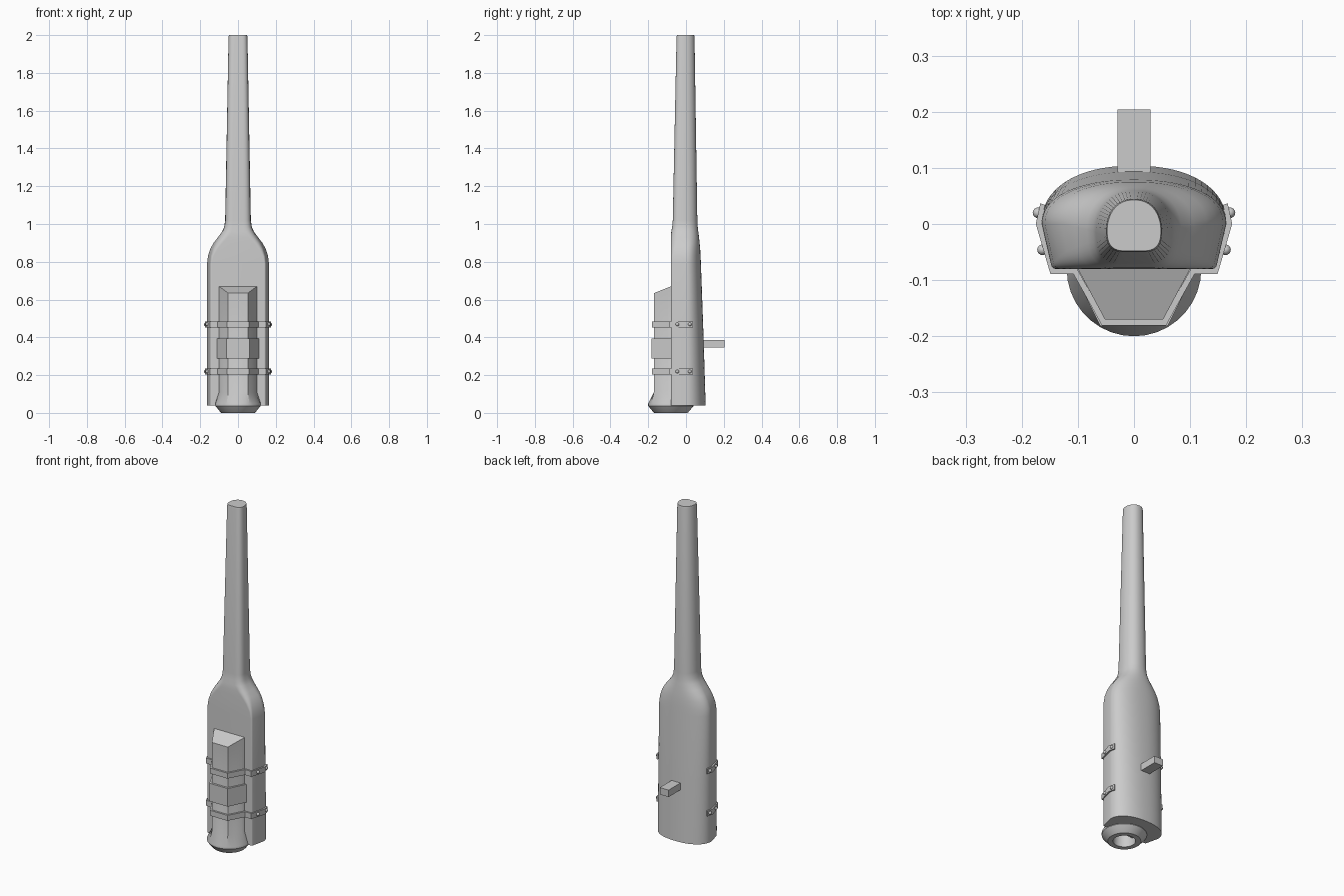
import bpy, bmesh
from math import sin, cos, pi, radians
from mathutils import Vector

cube = bpy.data.objects.get("Cube")
if cube:
    bpy.data.objects.remove(cube)


def finish(name, bm, angle=30):
    bmesh.ops.recalc_face_normals(bm, faces=bm.faces)
    mesh = bpy.data.meshes.new(name)
    bm.to_mesh(mesh)
    bm.free()
    obj = bpy.data.objects.new(name, mesh)
    bpy.context.collection.objects.link(obj)
    bpy.ops.object.select_all(action='DESELECT')
    obj.select_set(True)
    bpy.context.view_layer.objects.active = obj
    bpy.ops.object.shade_smooth_by_angle(angle=radians(angle))
    return obj


def loft(name, rings, angle=30):
    """Skin a stack of equal-length rings and cap both ends."""
    bm = bmesh.new()
    rows = [[bm.verts.new(p) for p in ring] for ring in rings]
    for a, b in zip(rows, rows[1:]):
        for i in range(len(a)):
            j = (i + 1) % len(a)
            bm.faces.new((a[i], a[j], b[j], b[i]))
    bm.faces.new(rows[0])
    bm.faces.new(rows[-1])
    return finish(name, bm, angle)


def prism(name, outline, z0, z1):
    return loft(name, [[(x, y, z) for x, y in outline] for z in (z0, z1)])


def mirrored(half):
    """Complete a left-side chain with its right-side copy."""
    return half + [(-x, y) for x, y in reversed(half)]


# Main body: flat front, rounded back, shoulders narrowing into a long neck
def body_ring(z, w, f, front, mid, back, r):
    corner, side = Vector((f, front)), Vector((w, mid))
    start = corner - Vector((min(r, f * 0.9), 0))
    end = corner + (side - corner).normalized() * min(r, (side - corner).length * 0.8)
    half = []
    for i in range(9):
        t = i / 8
        half.append(tuple(start * (1 - t) ** 2 + corner * 2 * t * (1 - t) + end * t * t))
    for i in range(16):
        t = pi / 2 * i / 16
        half.append((w * cos(t) ** 0.9, mid + (back - mid) * sin(t) ** 0.9))
    ring = half + [(0, back)] + [(-x, y) for x, y in reversed(half)]
    return [(x, y, z) for x, y in ring]


# height, half width, front corner, front y, widest y, back y, corner rounding
sections = [
    (0.04, 0.165, 0.146, -0.08, 0.0, 0.104, 0.008),
    (0.40, 0.165, 0.146, -0.08, 0.0, 0.093, 0.008),
    (0.79, 0.164, 0.146, -0.08, 0.0, 0.079, 0.008),
    (0.83, 0.159, 0.141, -0.08, 0.0, 0.077, 0.012),
    (0.87, 0.146, 0.128, -0.08, 0.0, 0.075, 0.022),
    (0.90, 0.129, 0.113, -0.08, 0.0, 0.072, 0.032),
    (0.93, 0.106, 0.094, -0.08, -0.005, 0.069, 0.04),
    (0.96, 0.084, 0.078, -0.078, -0.01, 0.065, 0.045),
    (0.985, 0.073, 0.069, -0.073, -0.012, 0.062, 0.04),
    (1.02, 0.068, 0.064, -0.07, -0.015, 0.06, 0.036),
    (1.99, 0.05, 0.047, -0.05, -0.015, 0.045, 0.028),
    (2.0, 0.048, 0.045, -0.048, -0.015, 0.043, 0.028),
]
loft("main_body", [body_ring(*s) for s in sections])

# Front housing: trapezoid above, flaring to a round hollow foot
AXIS_Y = -0.08


def housing_ring(z, radius=None, slope=0):
    ring = []
    for k in range(36):
        t = 2 * pi * k / 36
        c, s = abs(cos(t)), -sin(t)
        if radius:
            r = radius
        elif s < 0:
            r = 0.1
        else:
            r = min(0.09 / max(s, 0.01), 0.009 / (0.09 * c + 0.048 * s))
        y = r * sin(t)
        ring.append((r * cos(t), AXIS_Y + y, z + slope * y))
    return ring


loft("front_housing", [
    housing_ring(0.67, slope=0.4),
    housing_ring(0.11),
    housing_ring(0.05, 0.12),
    housing_ring(0.037, 0.12),
    housing_ring(0.003, 0.092),
    housing_ring(0.0, 0.088),
    housing_ring(0.0, 0.06),
    housing_ring(0.08, 0.058),
])

# Raised pad across the housing
prism("housing_pad", mirrored([(0.112, -0.078), (0.06, -0.182)]), 0.288, 0.395)

# Two clamping straps with rivets on each side
outer = [(0.167, 0.037), (0.175, 0.0), (0.149, -0.089), (0.108, -0.089), (0.057, -0.181)]
inner = [(0.159, 0.034), (0.164, 0.0), (0.142, -0.079), (0.102, -0.079), (0.051, -0.169)]
for label, z in (("lower", 0.219), ("upper", 0.469)):
    band = mirrored(outer) + list(reversed(mirrored(inner)))
    prism(label + "_strap", band, z - 0.016, z + 0.016)
    bm = bmesh.new()
    for side in (-1, 1):
        for x, y in ((0.171, 0.02), (0.163, -0.046)):
            made = bmesh.ops.create_uvsphere(bm, u_segments=16, v_segments=8, radius=0.0095)
            bmesh.ops.translate(bm, verts=made["verts"], vec=(side * x, y, z))
    finish(label + "_strap_rivets", bm, 60)

# Peg on the back
prism("back_peg", mirrored([(0.029, 0.08), (0.029, 0.204)]), 0.345, 0.386)
